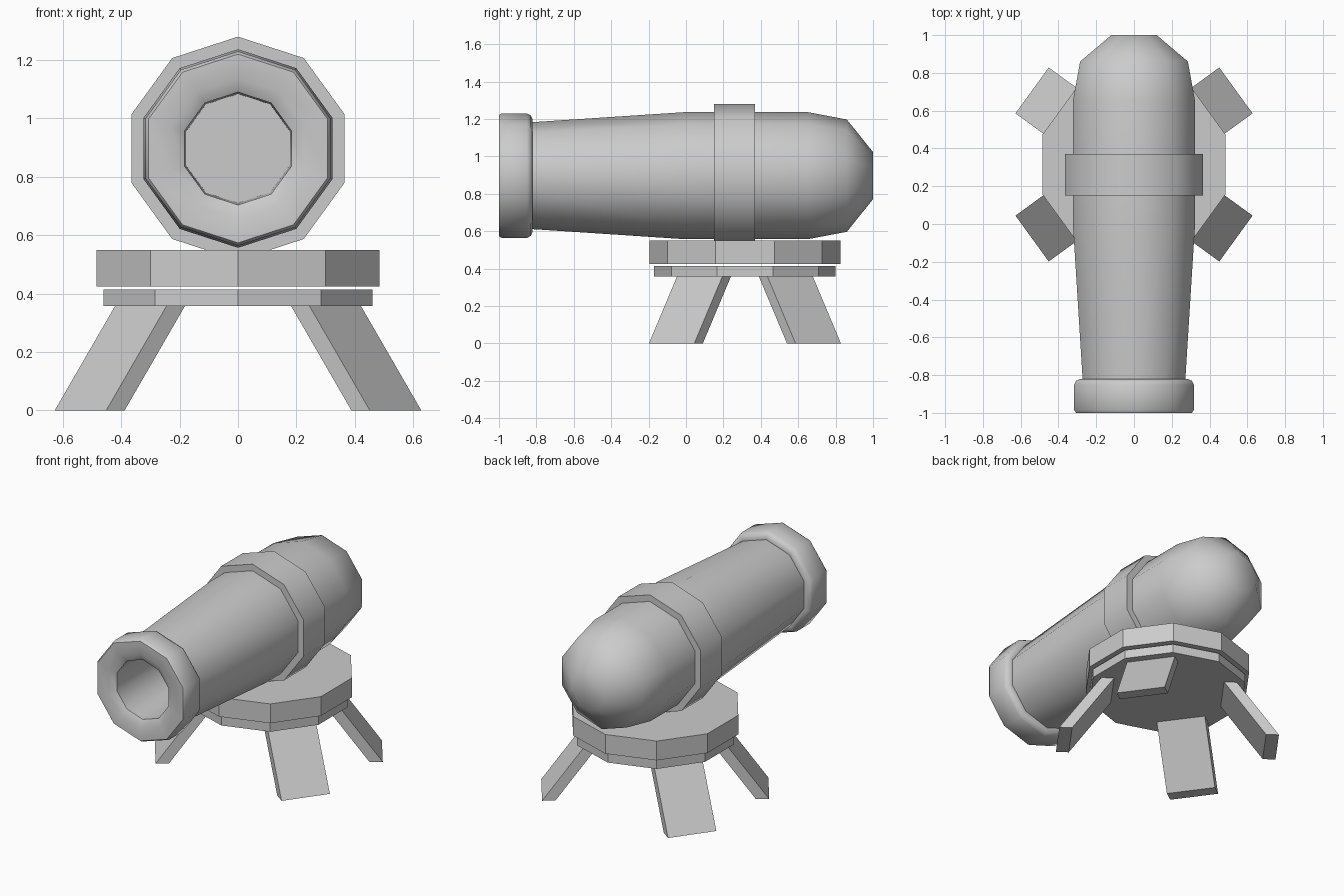
import bpy, bmesh
from math import pi, sin, cos, radians
from mathutils import Matrix, Vector

SIDES = 10
AXIS_Z = 0.897      # height of the barrel axis
BASE_Y = 0.315      # centre of the stand

cube = bpy.data.objects.get("Cube")
if cube:
    bpy.data.objects.remove(cube, do_unlink=True)

grey = bpy.data.materials.new("plain grey")
grey.use_nodes = True
grey.diffuse_color = (0.6, 0.6, 0.6, 1)
shader = next(n for n in grey.node_tree.nodes if n.type == "BSDF_PRINCIPLED")
shader.inputs["Base Color"].default_value = (0.6, 0.6, 0.6, 1)


def finish(name, bm, smooth_angle=None):
    """Turn a bmesh into a named object, flat or smooth by angle."""
    bmesh.ops.recalc_face_normals(bm, faces=bm.faces)
    mesh = bpy.data.meshes.new(name)
    bm.to_mesh(mesh)
    bm.free()
    mesh.materials.append(grey)
    obj = bpy.data.objects.new(name, mesh)
    bpy.context.collection.objects.link(obj)
    if smooth_angle:
        bpy.ops.object.select_all(action="DESELECT")
        obj.select_set(True)
        bpy.context.view_layer.objects.active = obj
        bpy.ops.object.shade_smooth_by_angle(angle=radians(smooth_angle))
    return obj


def lathe(name, profile, closed=False):
    """Sweep (y, radius) points around the barrel axis; cap open ends."""
    bm = bmesh.new()
    rings = []
    for y, r in profile:
        angles = [2 * pi * i / SIDES for i in range(SIDES)]
        rings.append([bm.verts.new((r * sin(a), y, AXIS_Z + r * cos(a)))
                      for a in angles])
    pairs = list(zip(rings, rings[1:]))
    if closed:
        pairs.append((rings[-1], rings[0]))
    else:
        bm.faces.new(rings[0])
        bm.faces.new(rings[-1])
    for a, b in pairs:
        for i in range(SIDES):
            j = (i + 1) % SIDES
            bm.faces.new((a[i], a[j], b[j], b[i]))
    return finish(name, bm, 50)


def disc(name, radius, bottom, top):
    """Flat-sided plate of the stand with a corner facing the front."""
    bm = bmesh.new()
    place = (Matrix.Translation((0, BASE_Y, (bottom + top) / 2))
             @ Matrix.Rotation(pi / 2, 4, "Z"))
    bmesh.ops.create_cone(bm, cap_ends=True, segments=SIDES, radius1=radius,
                          radius2=radius, depth=top - bottom)
    # Turn so that a corner lies exactly on the front-back line
    v = bm.verts[:][0].co
    turn = Matrix.Rotation(-Vector((v.x, v.y)).angle_signed(Vector((1, 0))), 4, "Z")
    bmesh.ops.transform(bm, matrix=place @ turn, verts=bm.verts)
    return finish(name, bm)


def leg(name, angle):
    """Slanted plank, leaning in towards the stand."""
    foot, lean, thick, half_width, height = 0.667, 0.255, 0.078, 0.15, 0.357
    bm = bmesh.new()
    bmesh.ops.create_cube(bm, size=1)
    for v in bm.verts:
        up = v.co.z + 0.5
        v.co = (foot - lean * up + (v.co.x - 0.5) * thick,
                v.co.y * 2 * half_width, up * height)
    place = Matrix.Translation((0, BASE_Y, 0)) @ Matrix.Rotation(angle, 4, "Z")
    bmesh.ops.transform(bm, matrix=place, verts=bm.verts)
    return finish(name, bm)


# Barrel: bore, flared muzzle, tapered tube and rounded breech
lathe("barrel", [
    (-0.35, 0.187), (-0.975, 0.193),
    (-1.0, 0.24), (-1.0, 0.323), (-0.985, 0.333),
    (-0.85, 0.333), (-0.83, 0.322), (-0.82, 0.3),
    (-0.82, 0.286), (0.0, 0.34), (0.65, 0.34),
    (0.86, 0.3), (1.0, 0.126)])

# Band around the barrel
lathe("barrel_band", [(0.15, 0.33), (0.15, 0.383), (0.37, 0.383), (0.37, 0.33)],
      closed=True)

# Stand plates
disc("upper_plate", 0.51, 0.424, 0.549)
disc("lower_plate", 0.485, 0.357, 0.415)

# Four legs, splayed diagonally
for name, degrees in (("front_left_leg", -36), ("back_left_leg", 36),
                      ("back_right_leg", 144), ("front_right_leg", 216)):
    leg(name, radians(degrees))
